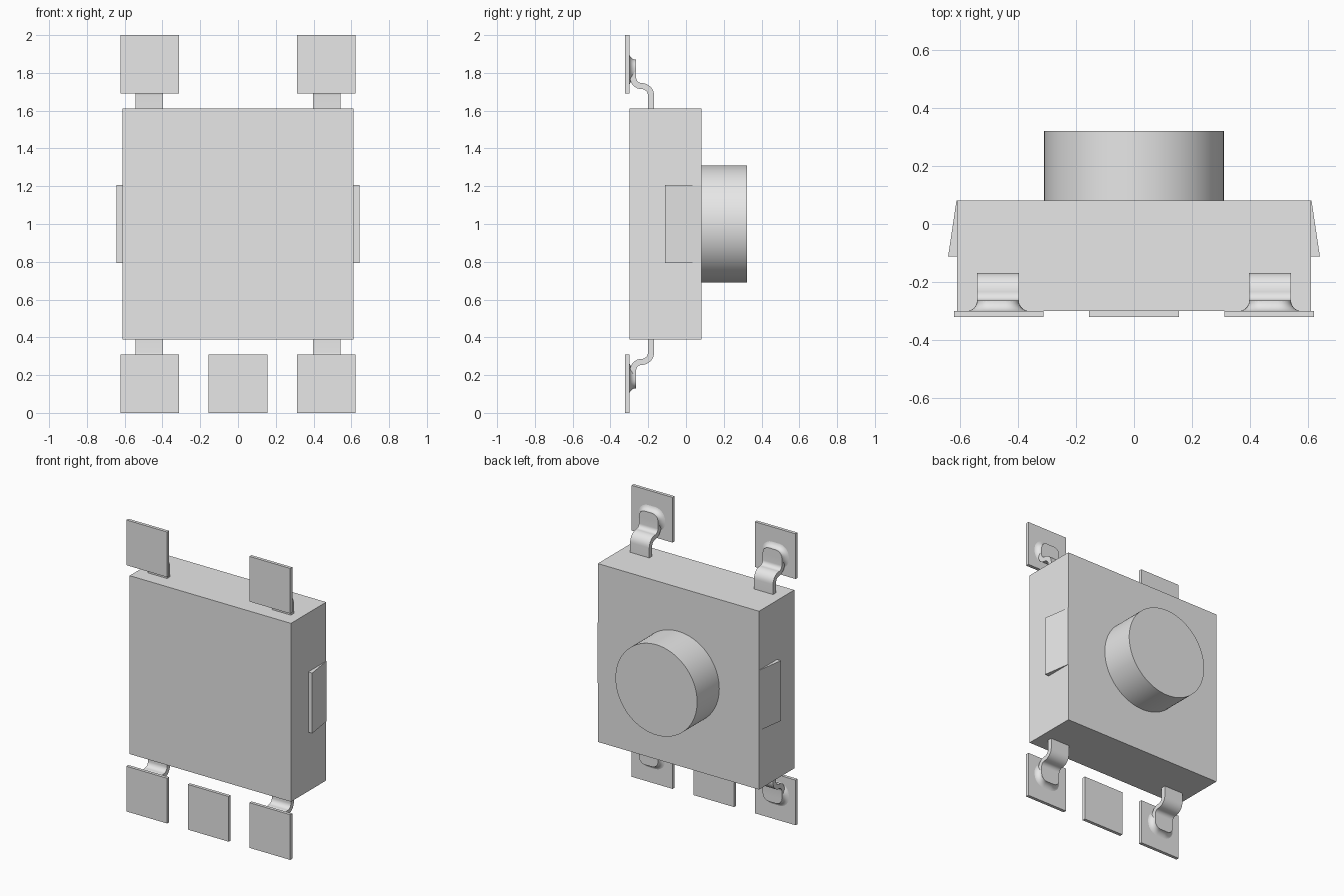
import bpy, bmesh, math
from mathutils import Vector, Matrix

cube = bpy.data.objects.get("Cube")
if cube:
    bpy.data.objects.remove(cube, do_unlink=True)

grey = bpy.data.materials.new("light grey")
grey.use_nodes = True
grey.diffuse_color = (0.8, 0.8, 0.8, 1)
grey.node_tree.nodes["Principled BSDF"].inputs["Base Color"].default_value = (0.8, 0.8, 0.8, 1)


def finish(name, bm, smooth=False):
    """Turn a bmesh into a named, coloured object."""
    bmesh.ops.recalc_face_normals(bm, faces=bm.faces[:])
    mesh = bpy.data.meshes.new(name)
    bm.to_mesh(mesh)
    bm.free()
    mesh.materials.append(grey)
    ob = bpy.data.objects.new(name, mesh)
    bpy.context.collection.objects.link(ob)
    if smooth:
        bpy.ops.object.select_all(action='DESELECT')
        ob.select_set(True)
        bpy.context.view_layer.objects.active = ob
        bpy.ops.object.shade_smooth_by_angle(angle=math.radians(40))
    return ob


def box(name, low, high):
    low, high = Vector(low), Vector(high)
    bm = bmesh.new()
    bmesh.ops.create_cube(bm, size=1)
    bmesh.ops.scale(bm, vec=high - low, verts=bm.verts)
    bmesh.ops.translate(bm, vec=(low + high) / 2, verts=bm.verts)
    return finish(name, bm)


def loft(name, rings, flip, smooth=False):
    """Skin closed rings of points, cap both ends, mirror top to bottom if asked."""
    bm = bmesh.new()
    rows = [[bm.verts.new((x, y, 2 - z if flip else z)) for x, y, z in r] for r in rings]
    for a, b in zip(rows, rows[1:]):
        for i in range(len(a)):
            j = (i + 1) % len(a)
            bm.faces.new((a[i], a[j], b[j], b[i]))
    bm.faces.new(rows[0])
    bm.faces.new(rows[-1])
    return finish(name, bm, smooth)


def arc(cy, cz, r, start, end, steps=8):
    angles = [math.radians(start + (end - start) * i / steps) for i in range(steps + 1)]
    return [(cy + r * math.cos(a), cz + r * math.sin(a)) for a in angles]


# Housing and round plunger
box("housing", (-0.612, -0.30, 0.388), (0.612, 0.082, 1.612))
bm = bmesh.new()
bmesh.ops.create_cone(bm, cap_ends=True, segments=96, radius1=0.31, radius2=0.31, depth=0.27,
                      matrix=Matrix.Translation((0, 0.187, 1)) @ Matrix.Rotation(math.pi / 2, 4, 'X'))
finish("plunger", bm, True)

# Tapered side clips
for side, sx in (("left", 1), ("right", -1)):
    wedge = [(0.60, 0.082), (0.613, 0.082), (0.642, -0.112), (0.60, -0.112)]
    loft(side + "_clip", [[(sx * x, y, z) for x, y in wedge] for z in (0.793, 1.207)], False)

# Bent lead path in (y, z), from the housing down to the foot
TOE, HALF, THICK, CORNER = 0.13, 0.0725, 0.016, 0.045
PATH = [(-0.185, 0.42)] + arc(-0.235, 0.32, 0.05, 0, -90) + arc(-0.235, 0.225, 0.045, 90, 180)


def lead(name, cx, flip):
    pts = [(y, z, HALF) for y, z in PATH]
    for i in range(9):  # rounded toe
        a = math.radians(88 * i / 8)
        pts.append((-0.28, TOE + CORNER * (1 - math.sin(a)), HALF - CORNER * (1 - math.cos(a))))
    rings = []
    for i, (y, z, w) in enumerate(pts):
        p, q = pts[max(i - 1, 0)], pts[min(i + 1, len(pts) - 1)]
        n = Vector((q[1] - p[1], p[0] - q[0])).normalized() * THICK
        rings.append([(cx + s * w, y + t * n.x, z + t * n.y)
                      for s, t in ((-1, -1), (1, -1), (1, 1), (-1, 1))])
    loft(name, rings, flip, True)


def fillet(name, cx, flip):
    """Concave solder skirt around the foot."""
    rings = []
    for k in range(9):
        a = math.radians(90 * k / 8)
        out = 0.042 * (1 - math.cos(a))
        y = -0.302 + 0.036 * (1 - math.sin(a))
        ring = []
        for mx, mz, start in ((1, 1, 0), (-1, 1, 90), (-1, -1, 180), (1, -1, 270)):
            core_z = 0.235 - CORNER if mz > 0 else TOE + CORNER
            for b, c in arc(cx + mx * (HALF - CORNER), core_z, CORNER + out, start, start + 90, 6):
                ring.append((b, y, c))
        rings.append(ring)
    loft(name, rings, flip, True)


# Solder pads, leads and fillets at the four corners
for level, flip in (("lower", False), ("upper", True)):
    z0 = 1.69 if flip else 0
    for side, sx in (("left", 1), ("right", -1)):
        tag = f"{level}_{side}_"
        box(tag + "pad", (sx * 0.467 - 0.155, -0.322, z0), (sx * 0.467 + 0.155, -0.30, z0 + 0.31))
        lead(tag + "lead", sx * 0.47, flip)
        fillet(tag + "solder_fillet", sx * 0.47, flip)

# Lone centre pad
box("centre_pad", (-0.155, -0.322, 0), (0.155, -0.30, 0.31))
